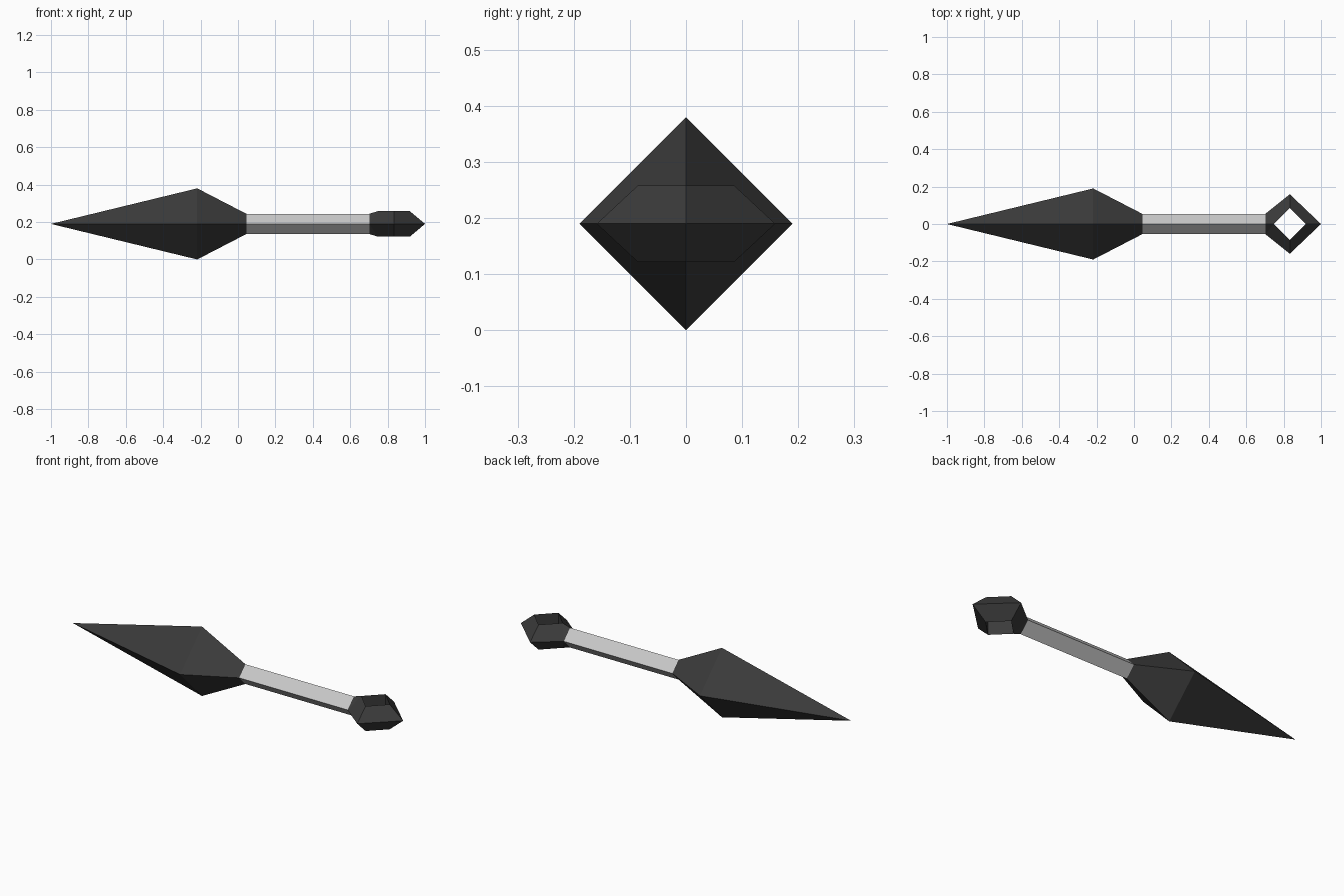
import bpy

if "Cube" in bpy.data.objects:
    bpy.data.objects.remove(bpy.data.objects["Cube"])

CZ = 0.19  # height of the long axis


def material(name, value):
    m = bpy.data.materials.new(name)
    m.diffuse_color = (value, value, value, 1)
    m.use_nodes = True
    m.node_tree.nodes["Principled BSDF"].inputs["Base Color"].default_value = m.diffuse_color
    return m


def add_mesh(name, verts, faces, mat):
    me = bpy.data.meshes.new(name)
    me.from_pydata(verts, [], faces)
    me.materials.append(mat)
    ob = bpy.data.objects.new(name, me)
    ob.location.z = CZ
    bpy.context.collection.objects.link(ob)
    return ob


def diamond_loft(name, sections, mat):
    """Four-sided loft along x through (x, radius) sections."""
    verts, faces = [], []
    for x, r in sections:
        verts += [(x, r, 0), (x, 0, r), (x, -r, 0), (x, 0, -r)]
    for s in range(len(sections) - 1):
        for i in range(4):
            a, b = s * 4 + i, s * 4 + (i + 1) % 4
            if sections[s][1] == 0:
                faces.append((a, b + 4, a + 4))
            else:
                faces.append((a, b, b + 4, a + 4))
    ob = add_mesh(name, verts, faces, mat)
    # weld the tip and make the faces point outward
    import bmesh
    bm = bmesh.new()
    bm.from_mesh(ob.data)
    bmesh.ops.remove_doubles(bm, verts=bm.verts, dist=1e-5)
    bmesh.ops.holes_fill(bm, edges=bm.edges)
    bmesh.ops.recalc_face_normals(bm, faces=bm.faces)
    bm.to_mesh(ob.data)
    bm.free()
    return ob


dark = material("dark iron", 0.043)
grey = material("light grey wrap", 0.58)

# Blade and handle
diamond_loft("blade", [(-1, 0), (-0.218, 0.19), (0.045, 0.054)], dark)
diamond_loft("handle", [(0.045, 0.054), (0.702, 0.054)], grey)

# Pommel ring: one quarter, mirrored across y and z
cx, hole, top = 0.833, 0.086, 0.068
verts = [
    (0.702, 0.054, 0), (0.702, 0, 0.054),                              # handle joint
    (cx, 0.159, 0), (1.0, 0, 0),                                       # outer rim
    (cx - hole, 0, top), (cx, hole, top), (cx + hole, 0, top),         # hole edge
    (cx - hole, 0, 0), (cx, hole, 0), (cx + hole, 0, 0),               # hole middle
]
faces = [(0, 4, 5, 2), (0, 1, 4), (2, 5, 6, 3), (5, 4, 7, 8), (6, 5, 8, 9)]
ring = add_mesh("pommel_ring", verts, faces, dark)
mirror = ring.modifiers.new("mirror", 'MIRROR')
mirror.use_axis = (False, True, True)
